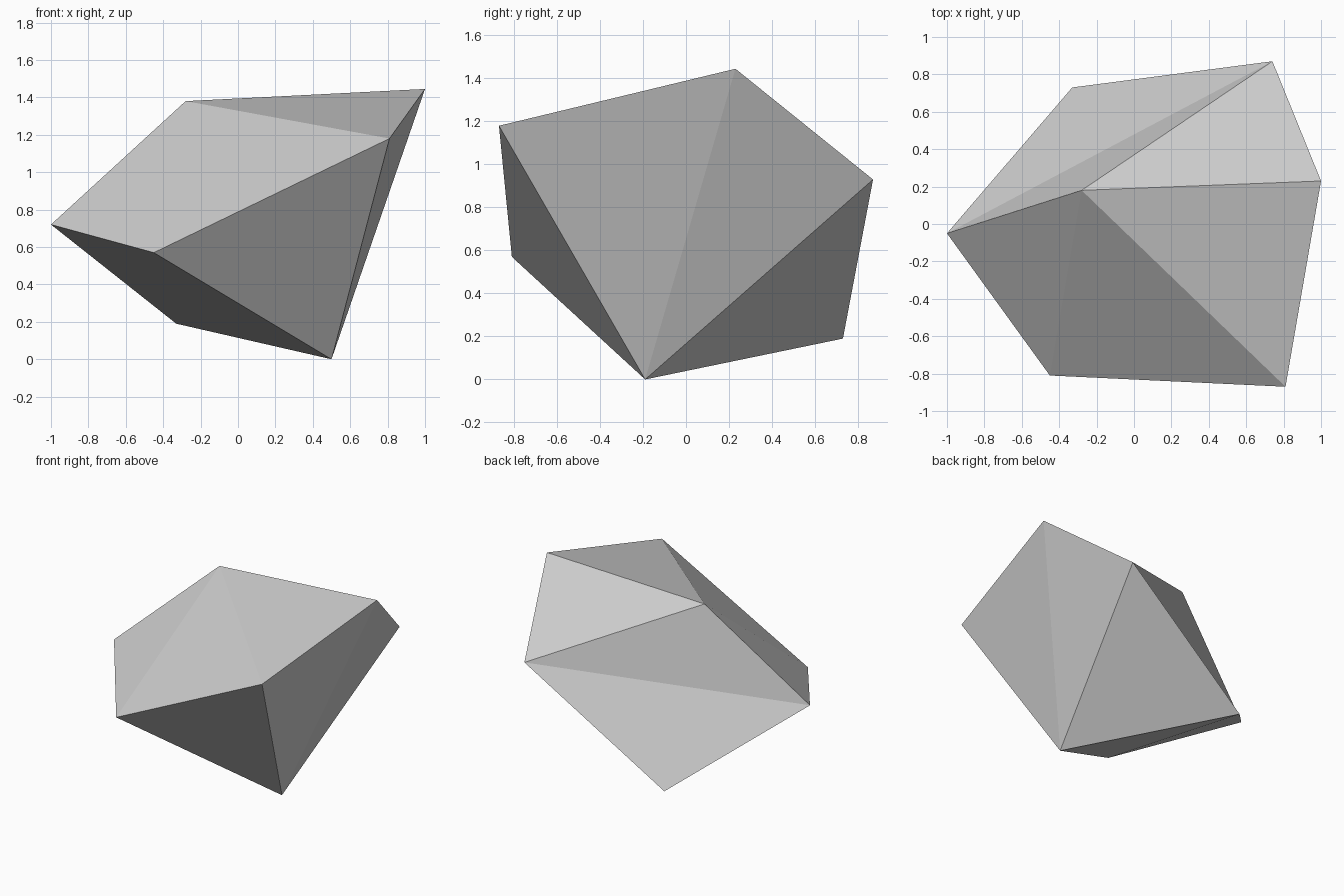
import bpy
import bmesh

cube = bpy.data.objects.get("Cube")
if cube:
    bpy.data.objects.remove(cube, do_unlink=True)

# Plain grey stone
stone = bpy.data.materials.new("grey_stone")
stone.use_nodes = True
GREY = (0.6, 0.6, 0.6, 1.0)
stone.diffuse_color = GREY
stone.node_tree.nodes["Principled BSDF"].inputs["Base Color"].default_value = GREY

# The eight corners of the boulder
corners = {
    "west": (-1.0, -0.05, 0.72),
    "crown": (-0.28, 0.18, 1.38),
    "peak": (1.0, 0.23, 1.445),
    "brow": (0.81, -0.87, 1.18),
    "chin": (-0.45, -0.81, 0.57),
    "foot": (0.5, -0.19, 0.0),
    "heel": (-0.33, 0.73, 0.19),
    "back": (0.74, 0.87, 0.93),
}

# Flat facets between the corners
facets = [
    "west chin crown", "chin brow crown", "crown brow peak", "crown peak back",
    "west crown back", "west back heel",
    "foot peak brow", "foot back peak", "foot heel back", "foot brow chin",
    "foot chin heel", "west heel chin",
]

bm = bmesh.new()
points = {name: bm.verts.new(co) for name, co in corners.items()}
for facet in facets:
    bm.faces.new([points[name] for name in facet.split()])
bmesh.ops.recalc_face_normals(bm, faces=bm.faces[:])

mesh = bpy.data.meshes.new("boulder")
bm.to_mesh(mesh)
bm.free()
mesh.materials.append(stone)
boulder = bpy.data.objects.new("boulder", mesh)
bpy.context.collection.objects.link(boulder)
